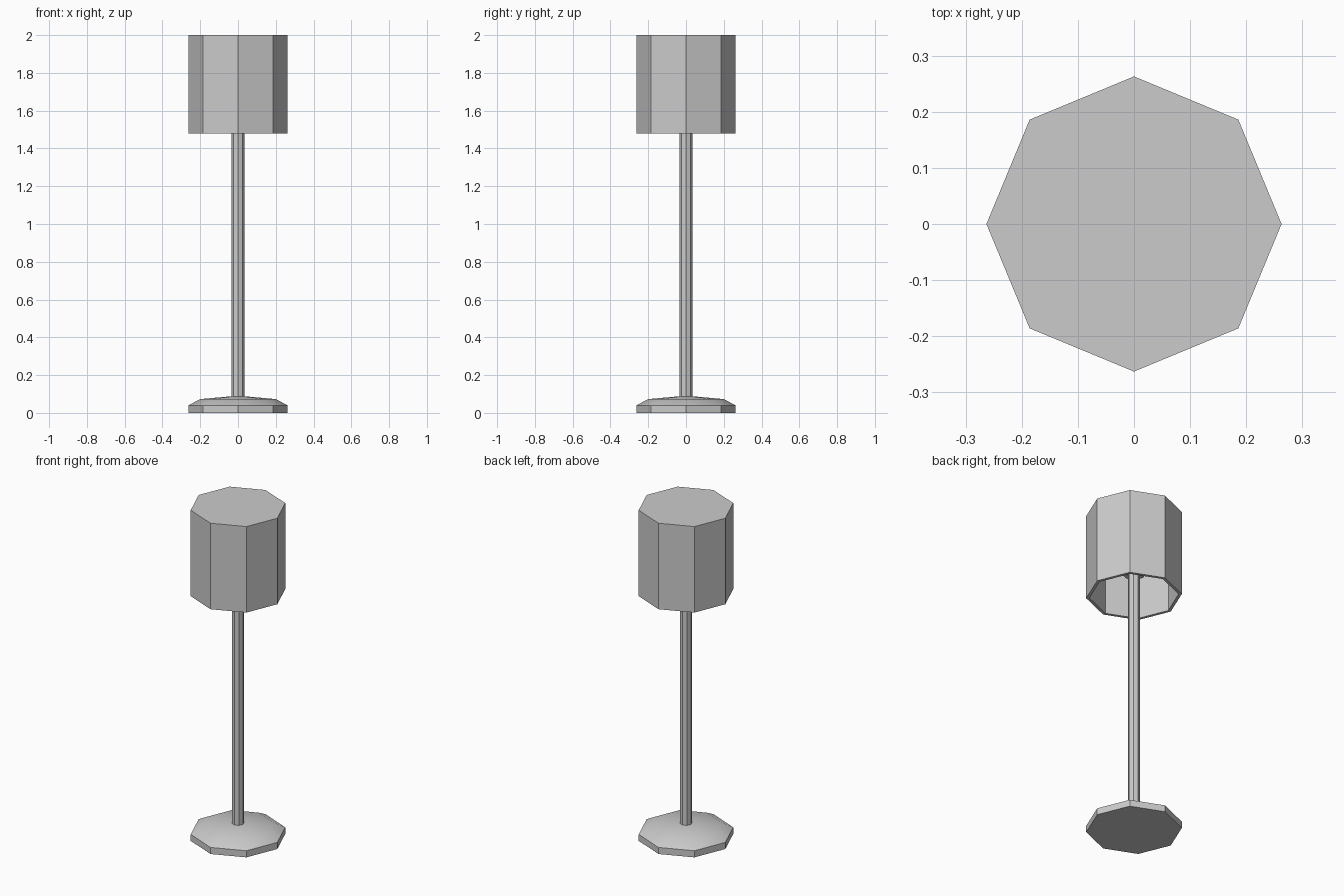
import bpy, bmesh, math

if "Cube" in bpy.data.objects:
    bpy.data.objects.remove(bpy.data.objects["Cube"])


def lathe(name, profile, smooth=False, sides=8):
    """Revolve a (radius, z) profile into an eight-sided solid; radius 0 makes a pole."""
    bm = bmesh.new()
    rings = []
    for r, z in profile:
        if r == 0:
            rings.append([bm.verts.new((0, 0, z))] * sides)
        else:
            rings.append([bm.verts.new((r * math.cos(2 * math.pi * i / sides),
                                        r * math.sin(2 * math.pi * i / sides), z))
                          for i in range(sides)])
    for a, b in zip(rings, rings[1:]):
        for i in range(sides):
            j = (i + 1) % sides
            bm.faces.new(dict.fromkeys((a[i], a[j], b[j], b[i])))
    bmesh.ops.recalc_face_normals(bm, faces=bm.faces)
    mesh = bpy.data.meshes.new(name)
    bm.to_mesh(mesh)
    bm.free()
    obj = bpy.data.objects.new(name, mesh)
    bpy.context.collection.objects.link(obj)
    if smooth:
        bpy.ops.object.select_all(action='DESELECT')
        obj.select_set(True)
        bpy.context.view_layer.objects.active = obj
        bpy.ops.object.shade_smooth_by_angle(angle=math.radians(40))
    return obj


# Foot: short vertical rim with a softly domed top
lathe("base", [(0, 0), (0.263, 0), (0.263, 0.04), (0.2, 0.073),
               (0.034, 0.088), (0, 0.088)], smooth=True)

# Stem rising into the shade
lathe("pole", [(0, 0.08), (0.034, 0.08), (0.034, 1.63), (0, 1.63)])

# Bulb holder and bulb hidden in the shade
lathe("bulb_holder", [(0, 1.62), (0.065, 1.62), (0.065, 1.66), (0, 1.66)])

# Shade: thin hollow octagon, closed on top and open below
lathe("shade", [(0, 2.0), (0.263, 2.0), (0.263, 1.48), (0.245, 1.48),
                (0.245, 1.98), (0, 1.98)])
